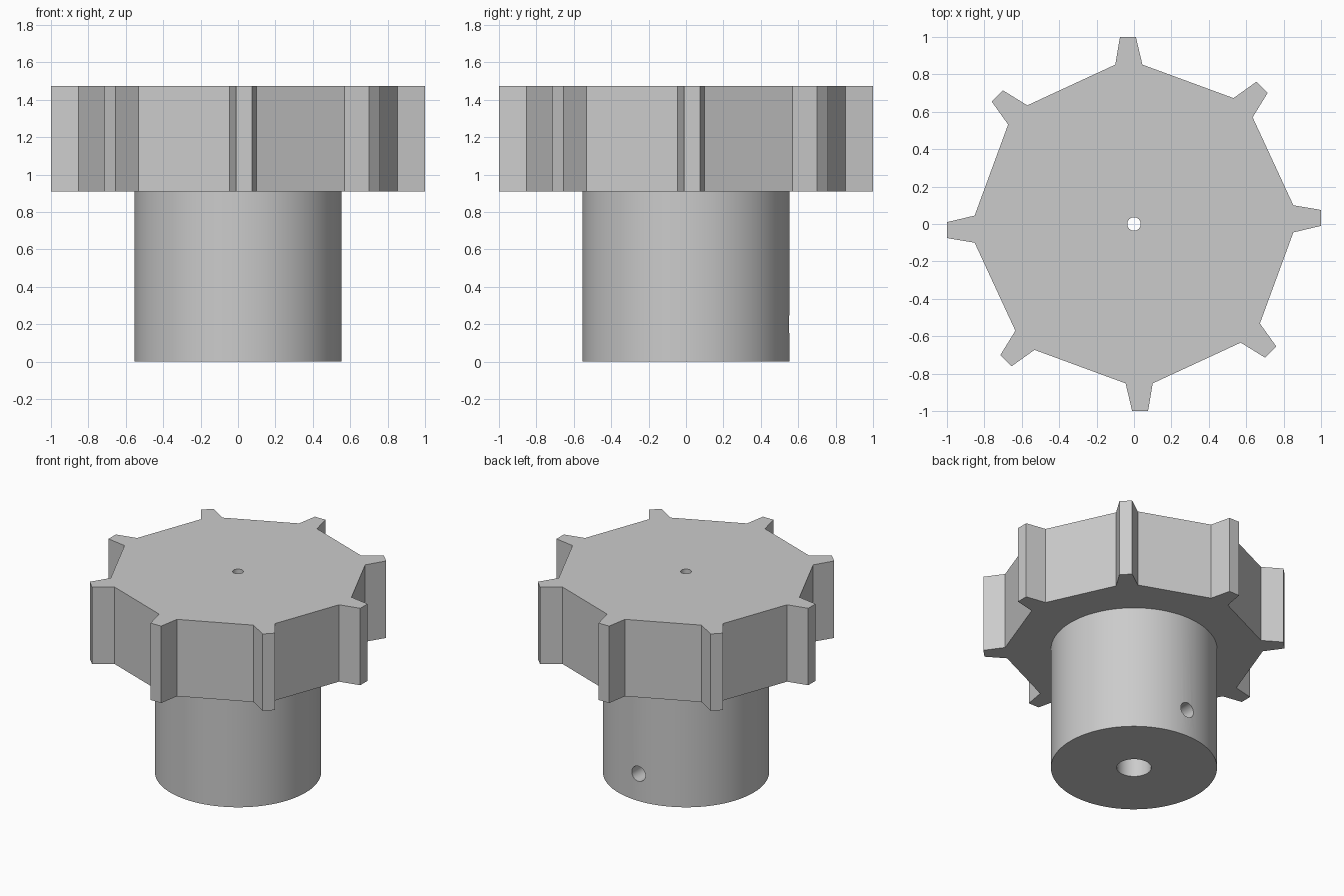
import bpy
import bmesh
import math
from mathutils import Matrix

old = bpy.data.objects.get("Cube")
if old:
    bpy.data.objects.remove(old, do_unlink=True)

TEETH = 8
WHEEL_BOTTOM, WHEEL_TOP = 0.91, 1.475
HUB_RADIUS = 0.553

grey = bpy.data.materials.new("plain grey")
grey.use_nodes = True
colour = (0.6, 0.6, 0.6, 1)
grey.diffuse_color = colour
grey.node_tree.nodes["Principled BSDF"].inputs["Base Color"].default_value = colour


def to_object(bm, name):
    bmesh.ops.recalc_face_normals(bm, faces=bm.faces)
    mesh = bpy.data.meshes.new(name)
    bm.to_mesh(mesh)
    bm.free()
    mesh.materials.append(grey)
    obj = bpy.data.objects.new(name, mesh)
    bpy.context.collection.objects.link(obj)
    return obj


def cylinder(name, radius, start, end, sides=64, turn=None):
    """Capped cylinder along z from start to end, optionally turned."""
    bm = bmesh.new()
    bmesh.ops.create_cone(bm, cap_ends=True, segments=sides, radius1=radius,
                          radius2=radius, depth=end - start,
                          matrix=Matrix.Translation((0, 0, (start + end) / 2)))
    if turn:
        bm.transform(turn)
    return to_object(bm, name)


def combine(target, tool, operation):
    """Apply a boolean and remove the tool."""
    mod = target.modifiers.new(operation, 'BOOLEAN')
    mod.operation = operation
    mod.solver = 'EXACT'
    mod.object = tool
    bpy.context.view_layer.objects.active = target
    bpy.ops.object.modifier_apply(modifier=mod.name)
    bpy.data.objects.remove(tool, do_unlink=True)


# Toothed wheel: one slightly offset tooth repeated around, then extruded
tooth = [(0.045, 0.852), (0.01, 1.0), (-0.075, 1.0), (-0.10, 0.852)]
bm = bmesh.new()
ring = []
for i in range(TEETH):
    a = math.tau * i / TEETH
    for x, y in tooth:
        ring.append(bm.verts.new((x * math.cos(a) - y * math.sin(a),
                                  x * math.sin(a) + y * math.cos(a), WHEEL_BOTTOM)))
base = bm.faces.new(ring)
raised = bmesh.ops.extrude_face_region(bm, geom=[base], use_keep_orig=True)
bmesh.ops.translate(bm, vec=(0, 0, WHEEL_TOP - WHEEL_BOTTOM),
                    verts=[v for v in raised["geom"] if isinstance(v, bmesh.types.BMVert)])
wheel = to_object(bm, "toothed_wheel")

# Hub below, fused into the wheel
combine(wheel, cylinder("hub", HUB_RADIUS, 0, WHEEL_BOTTOM + 0.1, 96), 'UNION')

# Shaft bore from below, narrow hole through the top, set screw hole at the back
combine(wheel, cylinder("shaft_bore", 0.115, -0.1, WHEEL_BOTTOM, 48), 'DIFFERENCE')
combine(wheel, cylinder("screw_hole", 0.036, 0.5, WHEEL_TOP + 0.1, 32), 'DIFFERENCE')
to_back = Matrix.Translation((0, 0, 0.2)) @ Matrix.Rotation(-math.pi / 2, 4, 'X')
combine(wheel, cylinder("set_screw_hole", 0.055, 0.0, 0.7, 32, to_back), 'DIFFERENCE')

# Smooth round walls, crisp teeth
bpy.ops.object.select_all(action='DESELECT')
wheel.select_set(True)
bpy.context.view_layer.objects.active = wheel
bpy.ops.object.shade_smooth_by_angle(angle=math.radians(20))
